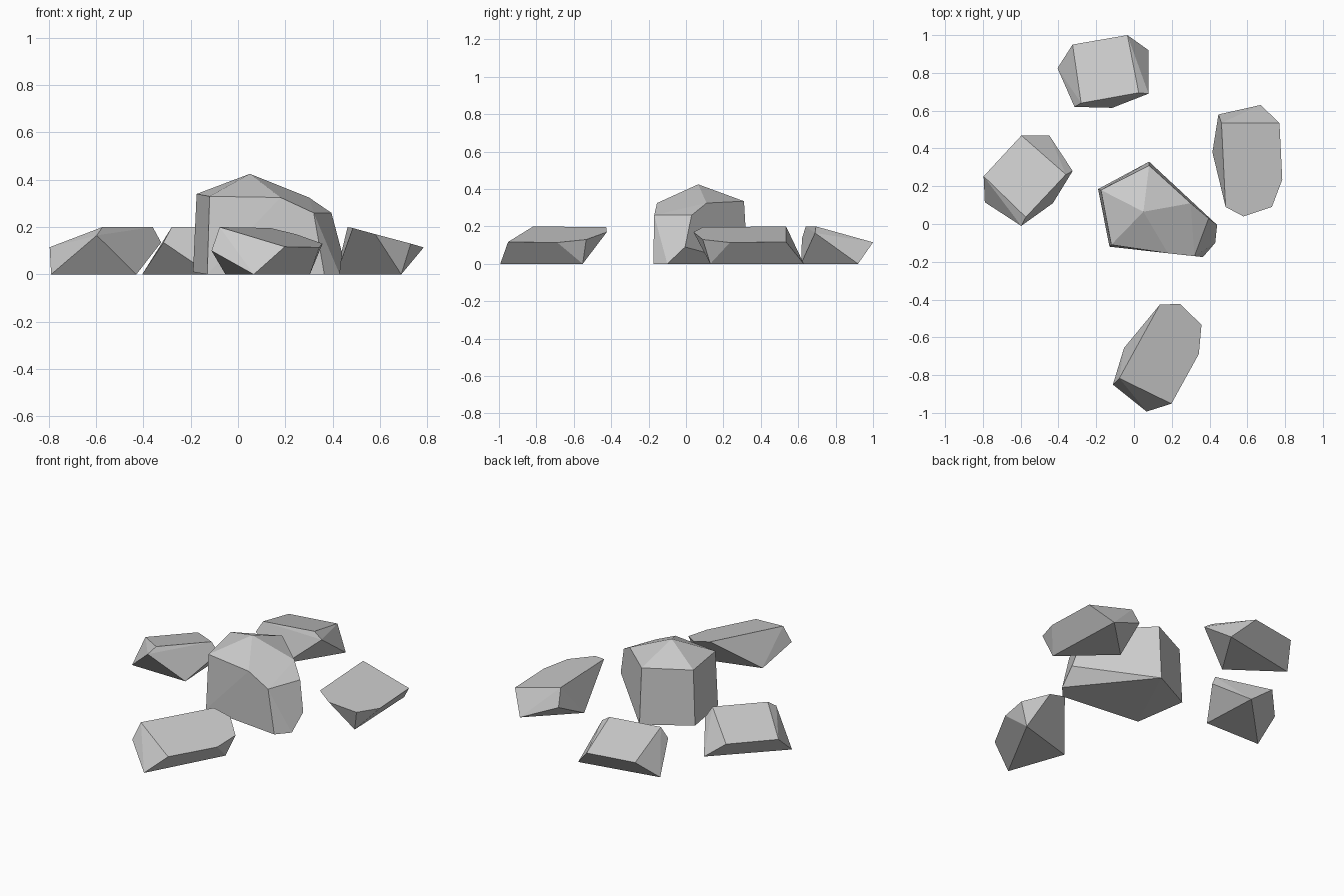
import bpy, bmesh, math
from mathutils import Matrix

if "Cube" in bpy.data.objects:
    bpy.data.objects.remove(bpy.data.objects["Cube"])


def rock(name, points, pivot=(0, 0), mirror=False, angle=0, place=None):
    """Faceted stone: convex hull of its corners, optionally mirrored and turned."""
    bm = bmesh.new()
    for p in points:
        bm.verts.new(p)
    res = bmesh.ops.convex_hull(bm, input=bm.verts[:])
    loose = [v for v in bm.verts if not v.link_faces]
    bmesh.ops.delete(bm, geom=loose, context='VERTS')
    place = place or pivot
    m = Matrix.Translation((*place, 0)) @ Matrix.Rotation(math.radians(angle), 4, 'Z')
    if mirror:
        m = m @ Matrix.Diagonal((1, -1, 1, 1))
    m = m @ Matrix.Translation((-pivot[0], -pivot[1], 0))
    bmesh.ops.transform(bm, matrix=m, verts=bm.verts[:])
    bmesh.ops.dissolve_limit(bm, angle_limit=math.radians(3),
                             verts=bm.verts[:], edges=bm.edges[:])
    bmesh.ops.recalc_face_normals(bm, faces=bm.faces[:])
    me = bpy.data.meshes.new(name)
    bm.to_mesh(me)
    bm.free()
    ob = bpy.data.objects.new(name, me)
    bpy.context.collection.objects.link(ob)
    return ob


# Large central boulder: apex, shoulder ring, right-hand chamfer, base
rock("central_boulder", [
    (.05, .065, .425),
    (-.12, -.11, .33), (-.175, .18, .34), (.08, .31, .335), (.30, .11, .325), (.18, -.155, .325),
    (.32, -.17, .26), (.395, .03, .26), (.44, -.005, .09),
    (.43, -.10, 0), (.365, -.175, 0), (-.13, -.12, 0), (-.19, .185, .01), (.08, .33, 0)])

# Long slab: sloping six-sided top, one side corner, three-cornered base
slab = [
    (.463, .535, .2), (.77, .535, .117), (.785, .235, .114),
    (.73, .09, .13), (.58, .04, .17), (.485, .09, .196),
    (.447, .58, .1), (.67, .63, 0), (.415, .38, 0), (.69, .13, 0)]
rock("right_slab", slab, (.573, .387))
rock("front_slab", slab, (.573, .387), True, -26, (.086, -.732))

# Short block: sloping square top, two side corners, three-cornered base
block = [
    (-.325, .95, .115), (-.035, 1.0, .115), (.025, .695, .2), (-.28, .64, .2),
    (.077, .69, .165), (-.315, .62, .135),
    (.077, .92, 0), (-.115, .615, 0), (-.405, .825, 0)]
rock("back_block", block, (-.154, .821))
rock("left_block", block, (-.154, .821), True, -123, (-.581, .255))
